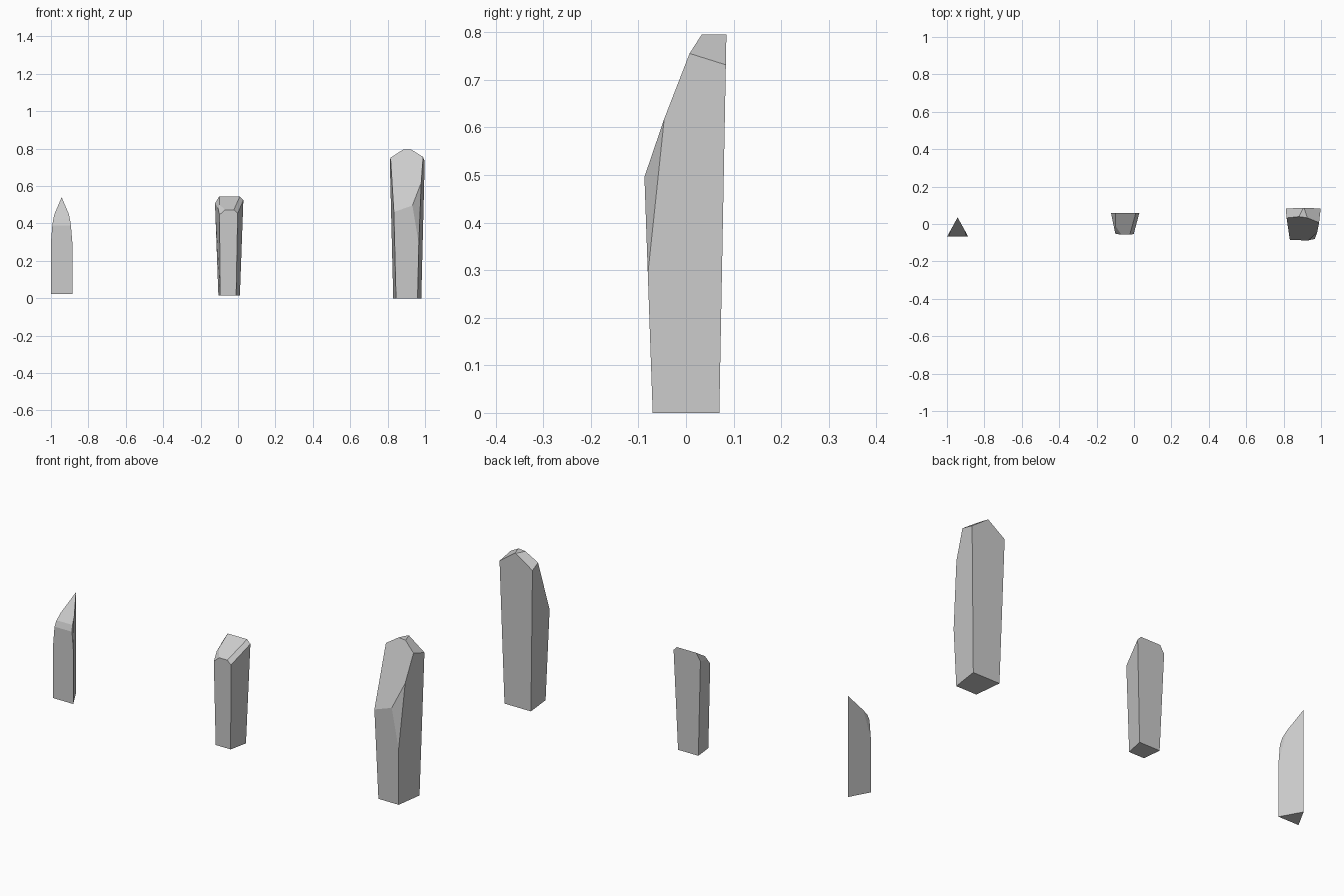
import bpy, bmesh
from mathutils import Vector


def stone(name, z0, base, z1, top, chips):
    """Tapered prism, then flat chips cut off; each chip is three points on its plane."""
    bm = bmesh.new()
    lo = [bm.verts.new((x, y, z0)) for x, y in base]
    hi = [bm.verts.new((x, y, z1)) for x, y in top]
    bm.faces.new(lo)
    bm.faces.new(hi)
    n = len(lo)
    for i in range(n):
        j = (i + 1) % n
        bm.faces.new((lo[i], lo[j], hi[j], hi[i]))
    heart = sum((v.co for v in lo), Vector()) / n + Vector((0, 0, 0.1))
    for chip in chips:
        a, b, c = (Vector(p) for p in chip)
        normal = (b - a).cross(c - a).normalized()
        if normal.dot(heart - a) > 0:
            normal.negate()
        geom = bm.verts[:] + bm.edges[:] + bm.faces[:]
        cut = bmesh.ops.bisect_plane(bm, geom=geom, dist=1e-5, plane_co=a,
                                     plane_no=normal, clear_outer=True)
        edges = [e for e in cut['geom_cut'] if isinstance(e, bmesh.types.BMEdge)]
        if edges:
            bmesh.ops.edgeloop_fill(bm, edges=edges)
    bmesh.ops.recalc_face_normals(bm, faces=bm.faces[:])
    mesh = bpy.data.meshes.new(name)
    bm.to_mesh(mesh)
    bm.free()
    obj = bpy.data.objects.new(name, mesh)
    bpy.context.collection.objects.link(obj)
    return obj


# Small three-sided stone with a sloped, pointed top
tri = [(-1.0, -0.068), (-0.886, -0.068), (-0.943, 0.035)]
stone("small_triangular_stone", 0.022, tri, 0.55, tri, [
    [(-1, 0.035, 0.54), (-0.9, 0.035, 0.54), (-0.94, -0.058, 0.42)],
    [(-1, -0.068, 0.39), (-0.9, -0.068, 0.39), (-0.94, -0.058, 0.42)],
    [(-1.0, -0.068, 0.30), (-0.99, -0.068, 0.42), (-0.985, -0.041, 0.42)],
    [(-0.886, -0.068, 0.30), (-0.896, -0.068, 0.42), (-0.901, -0.041, 0.42)],
])

# Middle four-sided stone with a tilted top
stone("middle_stone", 0.015,
      [(-0.095, -0.045), (-0.01, -0.045), (0.01, 0.05), (-0.105, 0.05)], 0.56,
      [(-0.10, -0.057), (0.0, -0.057), (0.03, 0.06), (-0.125, 0.06)], [
    [(0, 0.06, 0.545), (-0.1, 0.06, 0.545), (-0.05, -0.055, 0.473)],
    [(0.03, 0.06, 0.525), (0.01, 0.06, 0.545), (0.005, -0.045, 0.455)],
    [(-0.125, 0.06, 0.505), (-0.10, 0.06, 0.545), (-0.11, 0.0, 0.49)],
    [(-0.065, -0.056, 0.475), (-0.098, -0.056, 0.445), (-0.115, 0.0, 0.50)],
])

# Tall stone with a long front slope, chipped corner and shoulders
stone("tall_stone", 0.0,
      [(0.845, -0.07), (0.96, -0.07), (0.98, 0.07), (0.83, 0.07)], 0.80,
      [(0.825, -0.098), (0.978, -0.098), (1.0, 0.085), (0.81, 0.085)], [
    [(0.83, -0.086, 0.46), (0.933, -0.087, 0.497), (0.90, 0.037, 0.795)],
    [(0.967, -0.08, 0.29), (0.933, -0.087, 0.497), (0.982, -0.045, 0.605)],
    [(0.81, 0.085, 0.73), (0.905, 0.085, 0.795), (0.815, 0.015, 0.757)],
    [(1.0, 0.085, 0.73), (0.91, 0.085, 0.795), (0.985, 0.015, 0.757)],
    [(0.8, 0, 0.795), (1, 0, 0.795), (0.9, 0.1, 0.795)],
])
